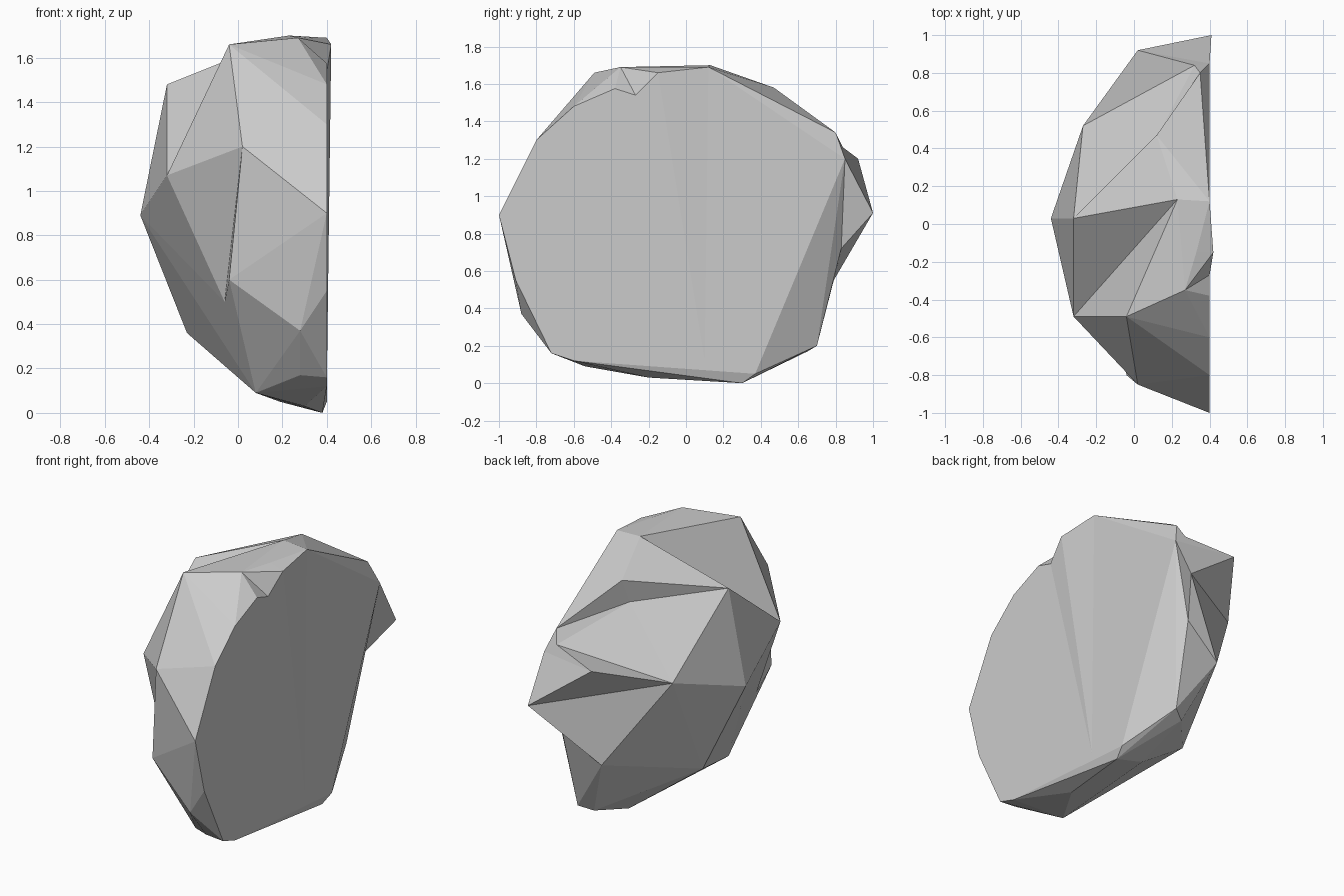
import bpy, bmesh

if "Cube" in bpy.data.objects:
    bpy.data.objects.remove(bpy.data.objects["Cube"])

# Flat cut side of the boulder: (y, z) outline lying on x = 0.4
outline = [(-1, .9), (-.8, 1.3), (-.6, 1.48), (-.38, 1.575), (-.15, 1.66),
           (.12, 1.69), (.85, 1.2), (.37, .05), (.1, .12), (-.25, .14),
           (-.6, .12), (-.72, .16), (-.91, .55)]

# Corners of the rugged side
C = {
    "top_front": (-.04, -.49, 1.66), "top_left": (-.32, .03, 1.48),
    "left_front": (-.32, -.49, 1.07), "left": (-.44, .03, .89),
    "front": (.02, -.85, 1.2), "front_low": (-.04, -.80, .6),
    "front_in": (-.06, -.72, .5), "left_low": (-.23, .16, .36),
    "base_front": (.08, -.54, .09), "base_back": (.19, .3, .05),
    "base_mid": (.3, -.2, .03), "base_tip": (.38, .3, 0),
    "toe": (.28, -.88, .37), "toe_low": (.28, -.72, .17),
    "crown": (.23, .13, 1.70), "ridge": (.12, .47, 1.58),
    "back_left": (-.27, .52, 1.05), "back_top": (.02, .92, 1.2),
    "back_low": (.04, .79, .55), "back_in": (.29, .83, .72),
    "heel": (.19, .65, .17), "heel_out": (.27, .7, .2),
    "shoulder": (.35, .8, 1.34),
    "lip": (.27, -.35, 1.69), "lip_back": (.33, -.15, 1.69),
}

# Boulder body: hull of all corners; the cut side is domed a hair for a clean
# hull and flattened afterwards
bm = bmesh.new()
V = {n: bm.verts.new(p) for n, p in C.items()}
for i, (y, z) in enumerate(outline):
    V[i] = bm.verts.new((.4 - .015 * (y * y + (z - .85) ** 2), y, z))
hull = bmesh.ops.convex_hull(bm, input=bm.verts[:], use_existing_faces=False)
inner = {g for g in hull["geom_interior"] + hull["geom_unused"]
         if isinstance(g, bmesh.types.BMVert)}
V = {n: v for n, v in V.items() if v not in inner}
bmesh.ops.delete(bm, geom=list(inner), context='VERTS')
bmesh.ops.triangulate(bm, faces=bm.faces[:])
for n, v in V.items():
    if isinstance(n, int):
        v.co.x = .4


def edge(a, b):
    return bm.edges.get((V[a], V[b])) if a in V and b in V else None


def flip(a, b):
    """Turn a hull edge the other way to make a valley."""
    e = edge(a, b)
    if e and len(e.link_faces) == 2:
        bmesh.utils.edge_rotate(e, True)


def split(a, b, co):
    """Add a corner on an edge and move it to co."""
    e = edge(a, b)
    if not e:
        return
    _, v = bmesh.utils.edge_split(e, e.verts[0], .5)
    for f in list(v.link_faces):
        near = {e2.other_vert(v) for e2 in v.link_edges}
        far = [w for w in f.verts if w is not v and w not in near]
        if far:
            bmesh.utils.face_split(f, v, far[0])
    v.co = co
    return v


# Valley below the crown
flip("top_front", "top_left")

# Undercut on the front left
flip("left_front", "front_low")
flip("front_in", "toe")
flip("front_in", "toe_low")
flip("front_low", "toe_low")
if "front_in" in V:
    V["front_in"].co.y = -.62

# Pointed spur at the back
flip(6, "back_low")
split("back_top", "back_in", (.41, 1, .91))
flip("back_top", "back_low")

# Crease below the back ridge: reopen that patch and refill it with a dent
loop = ["ridge", "top_left", "back_left", "back_top", 6, "shoulder"]
if all(n in V for n in loop):
    patch = {V[n] for n in loop}
    old = [f for f in bm.faces if set(f.verts) <= patch]
    bmesh.ops.delete(bm, geom=old, context='FACES')
    V["dent"] = bm.verts.new((.1, .42, 1.43))
    V["notch"] = bm.verts.new((.32, .84, 1.26))
    for tri in (("ridge", "top_left", "dent"), ("ridge", "dent", "shoulder"),
                ("dent", "notch", "shoulder"), ("dent", "top_left", "back_left"),
                ("dent", "back_left", "notch"), ("notch", "back_left", "back_top"),
                ("notch", "back_top", 6), ("notch", 6, "shoulder")):
        bm.faces.new([V[n] for n in tri])
    loose = [e for e in bm.edges if not e.link_faces]
    bmesh.ops.delete(bm, geom=loose, context='EDGES')

# Chipped notch in the top rim
split(3, 4, (.4, -.27, 1.54))
if 4 in V:
    V[4].co.x = .42

bmesh.ops.recalc_face_normals(bm, faces=bm.faces[:])
me = bpy.data.meshes.new("boulder")
bm.to_mesh(me)
bm.free()
ob = bpy.data.objects.new("boulder", me)
bpy.context.collection.objects.link(ob)
